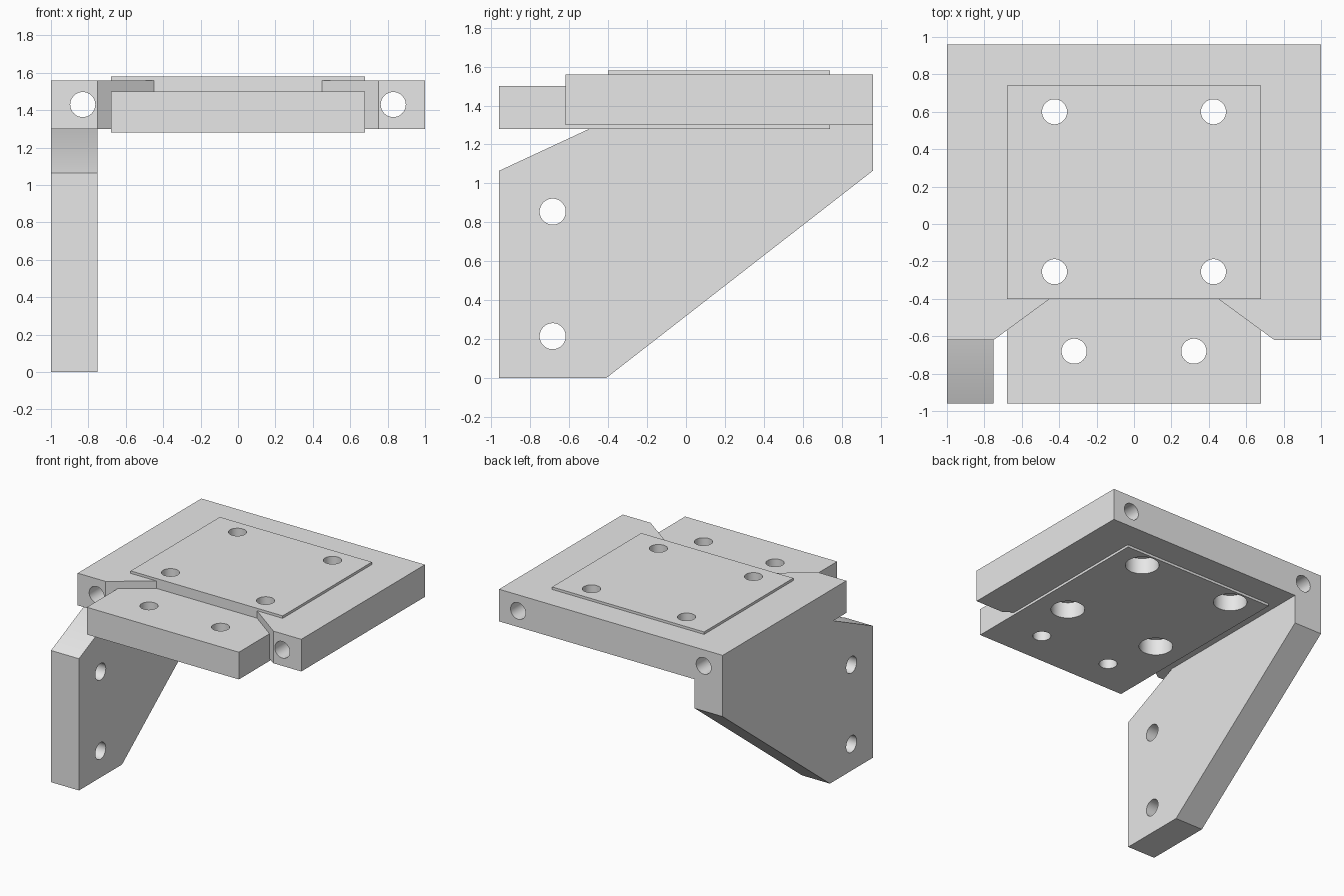
import bpy, bmesh, math
from mathutils import Matrix

if "Cube" in bpy.data.objects:
    bpy.data.objects.remove(bpy.data.objects["Cube"])

grey = bpy.data.materials.new("light_grey")
grey.diffuse_color = (0.8, 0.8, 0.8, 1)
grey.use_nodes = True
grey.node_tree.nodes["Principled BSDF"].inputs["Base Color"].default_value = grey.diffuse_color

HOLE_R = 0.067


def add_object(name, bm):
    bmesh.ops.recalc_face_normals(bm, faces=bm.faces)
    mesh = bpy.data.meshes.new(name)
    bm.to_mesh(mesh)
    bm.free()
    mesh.materials.append(grey)
    obj = bpy.data.objects.new(name, mesh)
    bpy.context.collection.objects.link(obj)
    return obj


def prism(name, outline, low, high, axis="z"):
    """Extrude a 2D outline along z (outline in x, y) or along x (outline in y, z)."""
    bm = bmesh.new()
    place = (lambda a, b: (a, b, low)) if axis == "z" else (lambda a, b: (low, a, b))
    face = bm.faces.new([bm.verts.new(place(a, b)) for a, b in outline])
    grown = bmesh.ops.extrude_face_region(bm, geom=[face])["geom"]
    step = (0, 0, high - low) if axis == "z" else (high - low, 0, 0)
    bmesh.ops.translate(bm, vec=step, verts=[g for g in grown if isinstance(g, bmesh.types.BMVert)])
    return add_object(name, bm)


def drill(obj, center, axis, length, radius=HOLE_R):
    """Cut a round hole centred on a point."""
    turn = {"x": Matrix.Rotation(math.pi / 2, 4, "Y"),
            "y": Matrix.Rotation(math.pi / 2, 4, "X"),
            "z": Matrix.Identity(4)}[axis]
    bm = bmesh.new()
    bmesh.ops.create_cone(bm, cap_ends=True, segments=48, radius1=radius, radius2=radius,
                          depth=length, matrix=Matrix.Translation(center) @ turn)
    cutter = add_object("hole_cutter", bm)
    cutter.hide_render = True
    mod = obj.modifiers.new("hole", "BOOLEAN")
    mod.operation = "DIFFERENCE"
    mod.solver = "EXACT"
    mod.object = cutter
    bpy.context.view_layer.update()
    result = bpy.data.meshes.new_from_object(obj.evaluated_get(bpy.context.evaluated_depsgraph_get()))
    obj.modifiers.clear()
    obj.data = result
    bpy.data.objects.remove(cutter)


# Frame around the centre plate, open and chamfered at the front
half = [(0.68, 0.74), (0.68, -0.40), (0.45, -0.40), (0.75, -0.62), (1, -0.62), (1, 0.96)]
frame = prism("deck_frame", half + [(-x, y) for x, y in reversed(half)], 1.30, 1.56)

# Centre plate, slightly proud of the frame above and below
plate = prism("centre_plate", [(-0.68, -0.40), (0.68, -0.40), (0.68, 0.74), (-0.68, 0.74)], 1.28, 1.58)

# Lower front tongue
tongue = prism("front_tongue", [(-0.68, -0.96), (0.68, -0.96), (0.68, -0.40), (-0.68, -0.40)], 1.28, 1.50)

# Side leg under the left edge
leg = prism("side_leg", [(-0.96, 0), (-0.41, 0), (0.96, 1.065), (0.96, 1.30), (-0.455, 1.30), (-0.96, 1.065)],
            -1, -0.75, axis="x")

for side in (-1, 1):
    # Long holes from front to back through the frame rails
    drill(frame, (side * 0.83, 0.17, 1.43), "y", 2)
    # Tongue holes
    drill(tongue, (side * 0.32, -0.68, 1.39), "z", 1)
    # Plate holes with wide counterbores from below
    for y in (-0.255, 0.60):
        drill(plate, (side * 0.425, y, 1.43), "z", 1)
        drill(plate, (side * 0.425, y, 1.31), "z", 0.2, 0.125)

# Leg mounting holes
for z in (0.215, 0.855):
    drill(leg, (-0.875, -0.685, z), "x", 1)

# Smooth hole walls, sharp edges elsewhere
for obj in (frame, plate, tongue, leg):
    obj.select_set(True)
    bpy.context.view_layer.objects.active = obj
bpy.ops.object.shade_smooth_by_angle(angle=math.radians(30))
